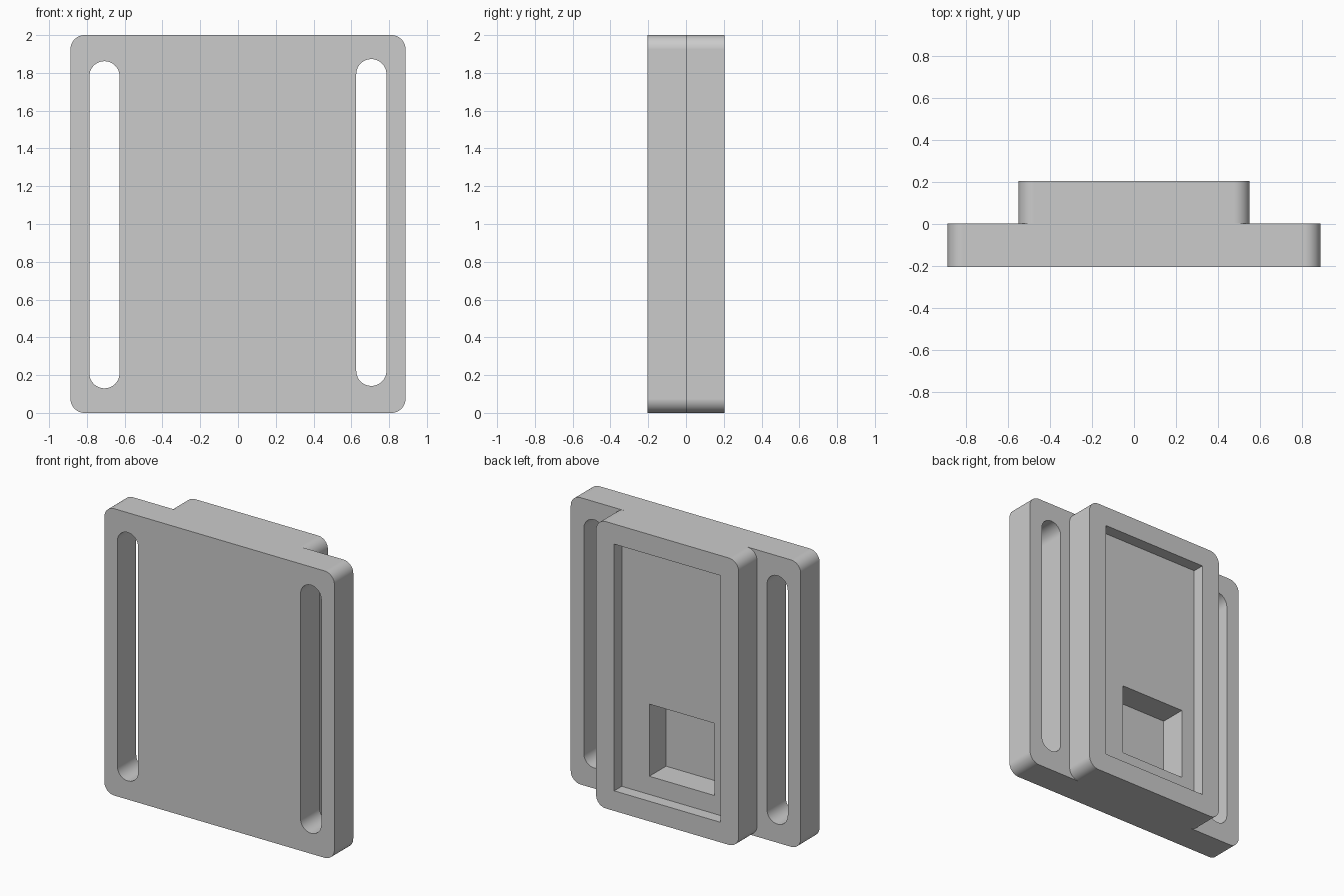
import bpy, bmesh, math

# Remove the default cube only
cube = bpy.data.objects.get("Cube")
if cube:
    bpy.data.objects.remove(cube, do_unlink=True)

# Single grey material
grey = bpy.data.materials.new("plain grey")
grey.use_nodes = True
grey.diffuse_color = (0.6, 0.6, 0.6, 1)
grey.node_tree.nodes["Principled BSDF"].inputs["Base Color"].default_value = (0.6, 0.6, 0.6, 1)


def slab(name, x, z, y, radius=0, steps=12):
    """Rectangle in x and z, with optional round corners, extruded along y."""
    corners = [(x[1], z[1], 1, 1), (x[0], z[1], -1, 1),
               (x[0], z[0], -1, -1), (x[1], z[0], 1, -1)]
    bm = bmesh.new()
    outline = []
    for i, (cx, cz, sx, sz) in enumerate(corners):
        for k in range(steps + 1 if radius else 1):
            a = math.pi / 2 * (i + k / steps)
            outline.append(bm.verts.new((cx - sx * radius + radius * math.cos(a), y[0],
                                         cz - sz * radius + radius * math.sin(a))))
    face = bm.faces.new(outline)
    side = bmesh.ops.extrude_face_region(bm, geom=[face])["geom"]
    verts = [v for v in side if isinstance(v, bmesh.types.BMVert)]
    bmesh.ops.translate(bm, verts=verts, vec=(0, y[1] - y[0], 0))
    bmesh.ops.remove_doubles(bm, verts=bm.verts, dist=0.0001)
    bmesh.ops.recalc_face_normals(bm, faces=bm.faces)
    mesh = bpy.data.meshes.new(name)
    bm.to_mesh(mesh)
    bm.free()
    mesh.materials.append(grey)
    obj = bpy.data.objects.new(name, mesh)
    bpy.context.collection.objects.link(obj)
    return obj


def combine(body, tool, operation):
    """Apply a boolean and discard the tool."""
    tool.hide_render = True
    mod = body.modifiers.new(tool.name, "BOOLEAN")
    mod.operation = operation
    mod.solver = "EXACT"
    mod.object = tool
    bpy.context.view_layer.objects.active = body
    bpy.ops.object.modifier_apply(modifier=mod.name)
    bpy.data.objects.remove(tool, do_unlink=True)


# Wide mounting plate with the narrower housing on its back
housing = slab("mounting_housing", (-0.887, 0.887), (0, 2), (-0.205, 0.003), 0.075)
combine(housing, slab("raised_block", (-0.55, 0.55), (0, 2), (-0.1, 0.205), 0.075), "UNION")

# Strap slots, shallow tray and deeper pocket
cuts = [
    slab("right_slot", (-0.787, -0.627), (0.13, 1.862), (-0.4, 0.4), 0.08),
    slab("left_slot", (0.626, 0.786), (0.143, 1.873), (-0.4, 0.4), 0.08),
    slab("tray", (-0.41, 0.41), (0.14, 1.86), (0.122, 0.4)),
    slab("pocket", (-0.305, 0.197), (0.267, 0.77), (-0.062, 0.3)),
]
for cut in cuts:
    combine(housing, cut, "DIFFERENCE")

# Smooth fillets with flat large faces
bpy.ops.object.select_all(action="DESELECT")
housing.select_set(True)
bpy.context.view_layer.objects.active = housing
bpy.ops.object.shade_smooth_by_angle(angle=math.radians(30))
weighted = housing.modifiers.new("even_shading", "WEIGHTED_NORMAL")
weighted.keep_sharp = True
